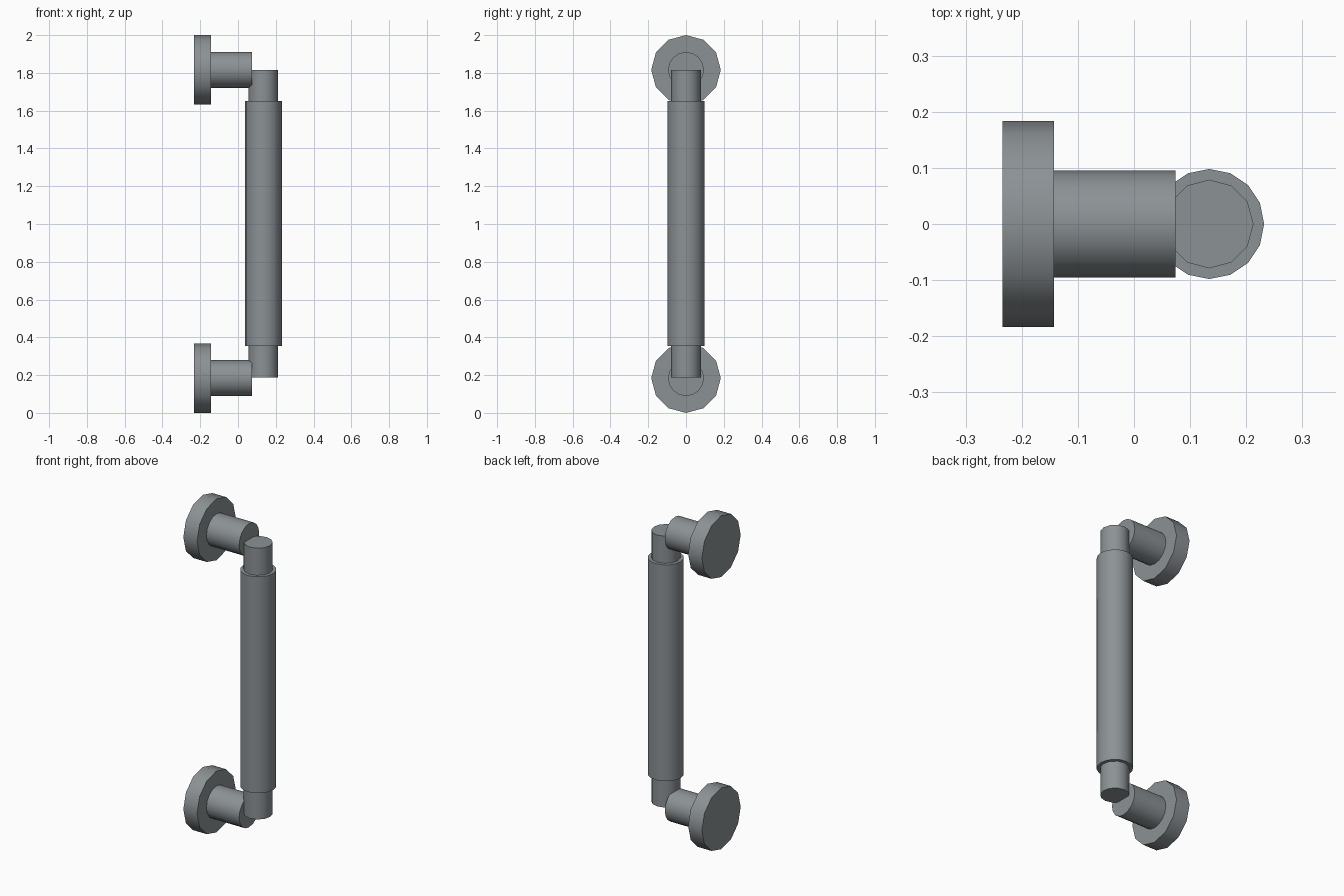
import bpy
import math

cube = bpy.data.objects.get("Cube")
if cube:
    bpy.data.objects.remove(cube, do_unlink=True)

# Single brushed metal colour
metal = bpy.data.materials.new("grey_metal")
metal.use_nodes = True
colour = (0.26, 0.285, 0.30, 1)
metal.diffuse_color = colour
metal.node_tree.nodes["Principled BSDF"].inputs["Base Color"].default_value = colour


def cylinder(name, radius, start, end, sides, across, axis):
    """Capped cylinder from start to end along x or z; across is its fixed x or z."""
    middle = (start + end) / 2
    along_x = axis == "x"
    location = (middle, 0, across) if along_x else (across, 0, middle)
    rotation = (0, math.pi / 2, 0) if along_x else (0, 0, 0)
    bpy.ops.mesh.primitive_cylinder_add(
        vertices=sides, radius=radius, depth=end - start,
        location=location, rotation=rotation)
    part = bpy.context.object
    part.name = name
    part.data.materials.append(metal)
    bpy.ops.object.shade_smooth_by_angle(angle=math.radians(40))
    return part


# Wall mounts: a round flange and a short arm at each end
for side, z in (("lower", 0.184), ("upper", 1.816)):
    cylinder(side + "_flange", 0.184, -0.234, -0.143, 12, z, "x")
    cylinder(side + "_arm", 0.095, -0.143, 0.074, 16, z, "x")

# Upright bar with a thicker grip around its middle
bar_x = 0.134
cylinder("bar", 0.079, 0.188, 1.815, 12, bar_x, "z")
cylinder("grip", 0.098, 0.354, 1.652, 16, bar_x, "z")
